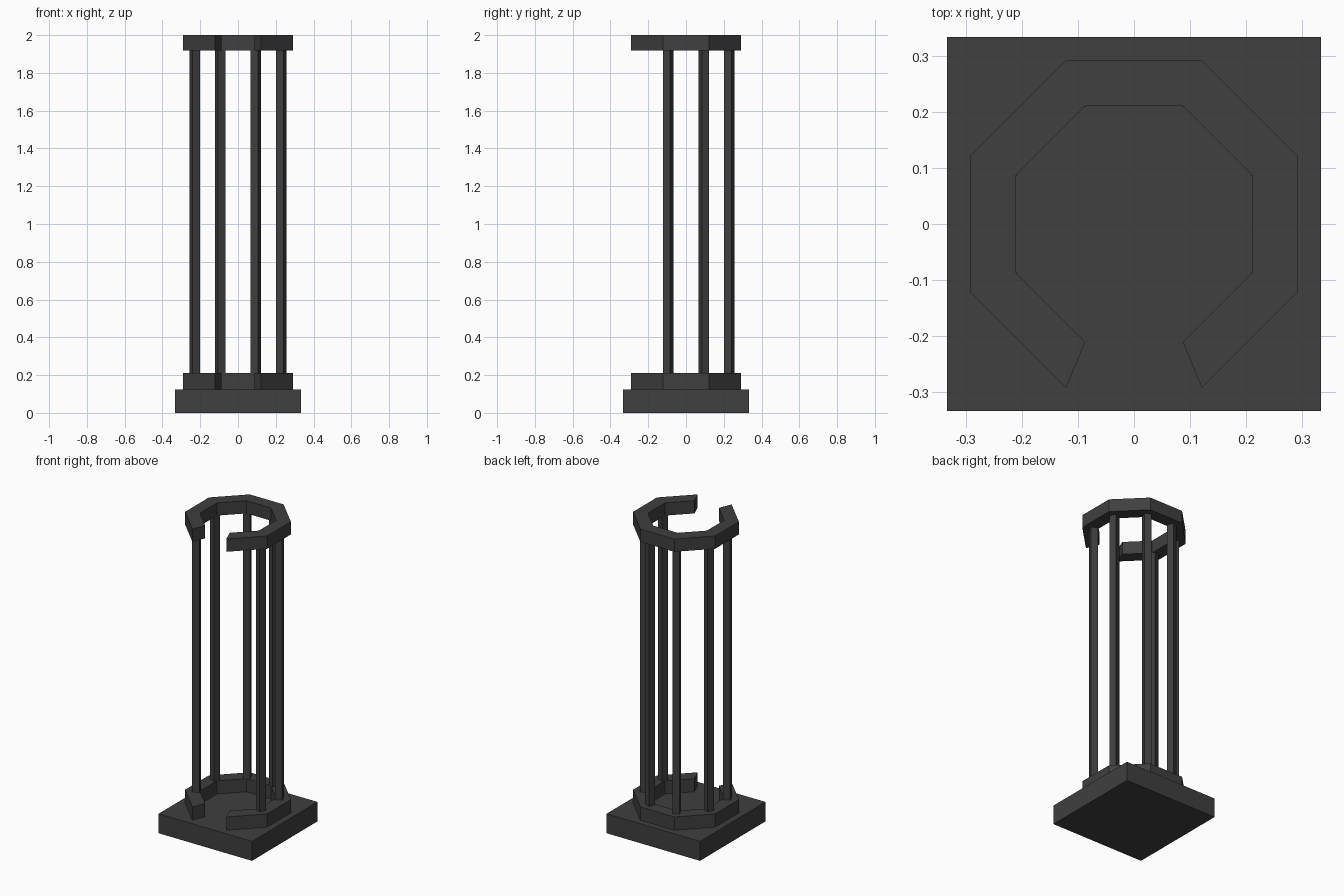
import bpy, bmesh, math
from mathutils import Matrix

if "Cube" in bpy.data.objects:
    bpy.data.objects.remove(bpy.data.objects["Cube"])

mat = bpy.data.materials.new("dark grey")
mat.diffuse_color = (0.05, 0.05, 0.05, 1)
mat.use_nodes = True
mat.node_tree.nodes["Principled BSDF"].inputs["Base Color"].default_value = mat.diffuse_color


def finish(bm, name):
    bmesh.ops.recalc_face_normals(bm, faces=bm.faces)
    me = bpy.data.meshes.new(name)
    bm.to_mesh(me)
    bm.free()
    me.materials.append(mat)
    ob = bpy.data.objects.new(name, me)
    bpy.context.collection.objects.link(ob)


def box(name, size, z0, z1, radius=0.0, angle=0.0):
    bm = bmesh.new()
    m = (Matrix.Rotation(angle, 4, 'Z')
         @ Matrix.Translation((radius, 0, (z0 + z1) / 2))
         @ Matrix.Diagonal((size, size, z1 - z0, 1)))
    bmesh.ops.create_cube(bm, size=1, matrix=m)
    finish(bm, name)


def open_ring(name, z0, z1, r_in=0.2275, r_out=0.316):
    # eight-sided ring with the front segment left out
    bm = bmesh.new()
    loops = []
    for i in range(8):
        a = math.radians(-67.5 + 45 * i)
        c, s = math.cos(a), math.sin(a)
        loops.append([bm.verts.new((r * c, r * s, z)) for r, z in
                      ((r_in, z0), (r_out, z0), (r_out, z1), (r_in, z1))])
    for a, b in zip(loops, loops[1:]):
        for j in range(4):
            k = (j + 1) % 4
            bm.faces.new((a[j], a[k], b[k], b[j]))
    bm.faces.new(loops[0])
    bm.faces.new(loops[-1])
    finish(bm, name)


# square plinth
box("base", 0.666, 0, 0.125)

# lower and upper rings
open_ring("lower_ring", 0.125, 0.21)
open_ring("upper_ring", 1.918, 2.0)

# six posts on the ring corners, none beside the front opening
for i in range(6):
    box(f"post_{i + 1}", 0.0425, 0.21, 1.918, 0.248, math.radians(-22.5 + 45 * i))
